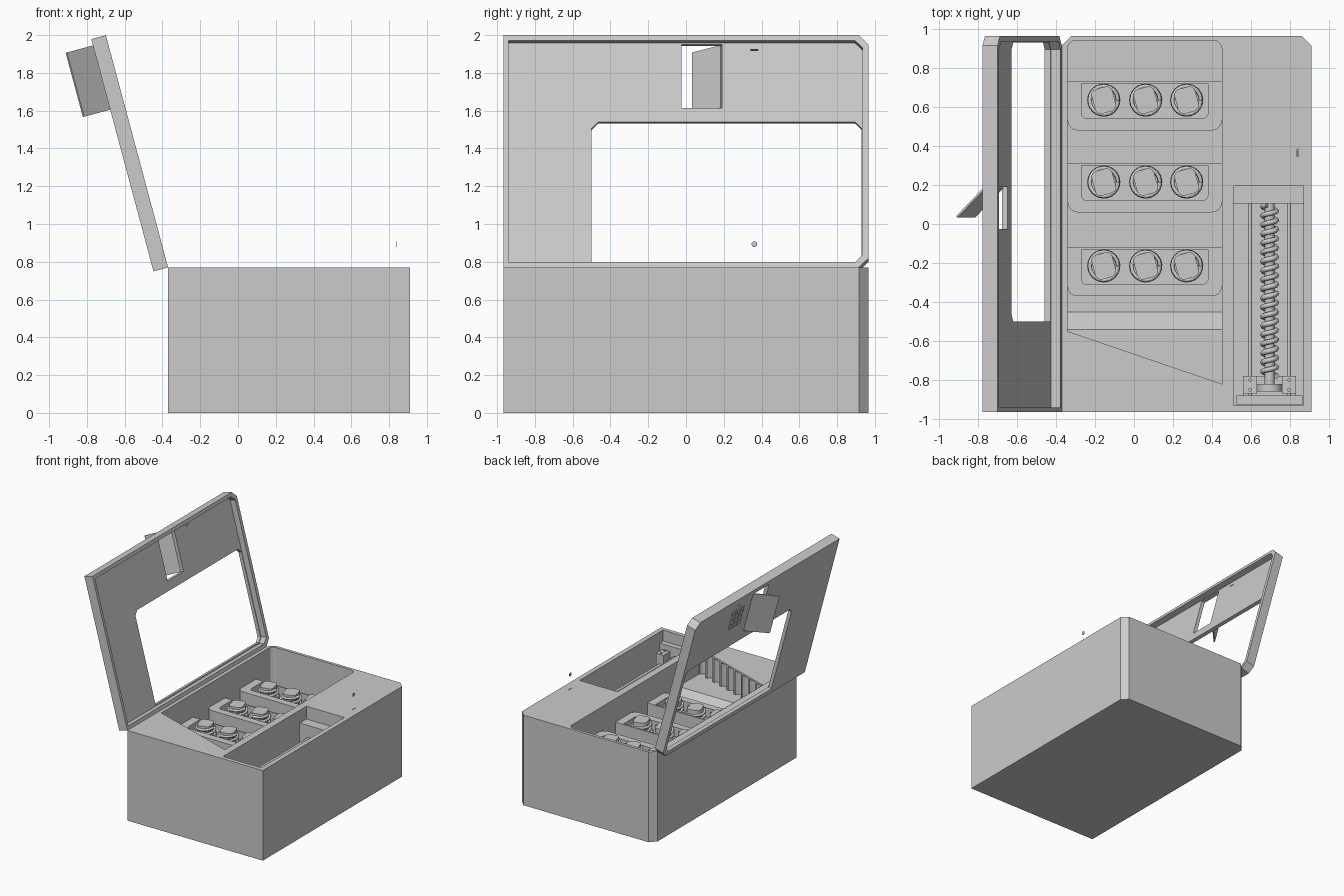
import bpy, bmesh
from math import sin, cos, pi, radians
from mathutils import Matrix

cube = bpy.data.objects.get("Cube")
if cube:
    bpy.data.objects.remove(cube, do_unlink=True)

grey = bpy.data.materials.new("plain_grey")
grey.use_nodes = True
COLOUR = (0.6, 0.6, 0.6, 1)
grey.diffuse_color = COLOUR
grey.node_tree.nodes["Principled BSDF"].inputs["Base Color"].default_value = COLOUR

I = Matrix.Identity(4)


def move(x, y, z):
    return Matrix.Translation((x, y, z))


def add(name, data):
    data.materials.append(grey)
    ob = bpy.data.objects.new(name, data)
    bpy.context.collection.objects.link(ob)
    return ob


def prism(name, pts, lo, hi, m=I):
    """Extrude a counter-clockwise outline from lo to hi, then place it with m."""
    bm = bmesh.new()
    face = bm.faces.new([bm.verts.new((x, y, lo)) for x, y in pts])
    top = bmesh.ops.extrude_face_region(bm, geom=[face])["geom"]
    verts = [v for v in top if isinstance(v, bmesh.types.BMVert)]
    bmesh.ops.translate(bm, verts=verts, vec=(0, 0, hi - lo))
    bmesh.ops.recalc_face_normals(bm, faces=bm.faces)
    bm.transform(m)
    mesh = bpy.data.meshes.new(name)
    bm.to_mesh(mesh)
    bm.free()
    return add(name, mesh)


def rect(x0, x1, y0, y1, sw=0, se=0, ne=0, nw=0, steps=1):
    """Rectangle outline; each corner may be chamfered (steps=1) or rounded."""
    pts = []
    corners = ((x0, y0, 1, 1, sw, 180), (x1, y0, -1, 1, se, 270),
               (x1, y1, -1, -1, ne, 0), (x0, y1, 1, -1, nw, 90))
    for x, y, sx, sy, r, start in corners:
        if not r:
            pts.append((x, y))
            continue
        for i in range(steps + 1):
            a = radians(start + 90 * i / steps)
            pts.append((x + sx * r + r * cos(a), y + sy * r + r * sin(a)))
    return pts


def disc(r, n=24, x=0, y=0):
    return [(x + r * cos(2 * pi * i / n), y + r * sin(2 * pi * i / n)) for i in range(n)]


def cut(target, cutter):
    mod = target.modifiers.new("cut", "BOOLEAN")
    mod.operation, mod.solver, mod.object = "DIFFERENCE", "EXACT", cutter
    bpy.context.view_layer.objects.active = target
    bpy.ops.object.modifier_apply(modifier=mod.name)
    bpy.data.objects.remove(cutter, do_unlink=True)


def smooth(ob):
    bpy.ops.object.select_all(action="DESELECT")
    ob.select_set(True)
    bpy.context.view_layer.objects.active = ob
    bpy.ops.object.shade_smooth_by_angle()


def rod(name, r, lo, hi, m=I, n=24):
    ob = prism(name, disc(r, n), lo, hi, m)
    smooth(ob)
    return ob


def helix(name, r, thick, pitch, turns, m):
    curve = bpy.data.curves.new(name, "CURVE")
    curve.dimensions, curve.bevel_depth, curve.bevel_resolution = "3D", thick, 1
    curve.use_fill_caps = True
    n = int(turns * 16)
    line = curve.splines.new("POLY")
    line.points.add(n)
    for i, p in enumerate(line.points):
        a = 2 * pi * i / 16
        p.co = (r * cos(a), r * sin(a), pitch * i / 16, 1)
    ob = add(name, curve)
    ob.matrix_world = m


# Body: block with chamfered back corners and two open compartments
TOP = 0.77
body = prism("body", rect(-0.37, 0.91, -0.965, 0.965, ne=0.05, nw=0.05), 0, TOP)
well = rect(-0.34, 0.45, -0.55, 0.94, ne=0.04, nw=0.04, steps=5)
well[1] = (0.45, -0.82)
cut(body, prism("well_cutter", well, 0.45, 1))
cut(body, prism("bay_cutter", rect(0.51, 0.87, -0.93, 0.195), 0.35, 1))
cut(body, prism("slot_cutter", rect(0.837, 0.843, 0.345, 0.385), 0.7, 1))

# Scalloped slanting wall below the rim
for i in range(9):
    t = (i + 0.5) / 9
    cut(body, prism("flute_cutter", disc(0.038, 12, -0.34 + 0.79 * t, -0.55 - 0.27 * t),
                    0.55, 0.755))

# Front ledge sloping down to the floor of the well (profile in y, z run along x)
ALONG_X = Matrix(((0, 0, 1, 0), (1, 0, 0, 0), (0, 1, 0, 0), (0, 0, 0, 1)))
prism("front_ledge", [(-0.83, 0.44), (-0.45, 0.44), (-0.45, 0.45), (-0.54, 0.55), (-0.83, 0.55)],
      -0.345, 0.455, ALONG_X)

# Three trays, each holding three coiled cups
for row, y in enumerate((-0.37, 0.06, 0.48)):
    tray = prism(f"tray_{row}", rect(-0.34, 0.45, y, y + 0.25, sw=0.05, se=0.05, steps=5), 0.44, 0.57)
    cut(tray, prism("tray_cutter", rect(-0.27, 0.38, y + 0.06, y + 0.24, sw=0.03, se=0.03, steps=4),
                    0.49, 0.7))
    for col, x in enumerate((-0.155, 0.06, 0.27)):
        tag = f"{row}_{col}"
        place = move(x, y + 0.155, 0)
        rod(f"cup_base_{tag}", 0.085, 0.48, 0.51, place)
        rod(f"cup_core_{tag}", 0.055, 0.5, 0.58, place)
        helix(f"cup_coil_{tag}", 0.073, 0.011, 0.035, 2, place @ move(0, 0, 0.515))
        prism(f"cup_block_{tag}", rect(-0.055, 0.055, -0.065, 0.065, 0.03, 0.03, 0.03, 0.03, steps=3),
              0.56, 0.605, place @ Matrix.Rotation(radians(15), 4, "Z"))

# Screw drive in the side bay, running along y
ALONG_Y = move(0.695, 0, 0.55) @ Matrix.Rotation(radians(-90), 4, "X")
rod("screw_core", 0.026, -0.86, 0.12, ALONG_Y)
helix("screw_thread", 0.035, 0.014, 0.047, 18.7, ALONG_Y @ move(0, 0, -0.78))
for side in (-1, 1):
    rod(f"guide_rod_{side}", 0.011, -0.9, 0.12, ALONG_Y @ move(side * 0.1, 0, 0), 16)
    prism(f"carriage_ear_{side}", rect(-0.035, 0.035, -0.87, -0.78), 0.47, 0.64,
          move(0.695 + side * 0.1, 0, 0))
    for y in (-0.8, -0.85):
        rod(f"bolt_{side}_{y}", 0.009, 0.64, 0.648, move(0.695 + side * 0.1, y, 0), 12)
rod("screw_collar", 0.065, -0.86, -0.82, ALONG_Y)
prism("carriage_plate", rect(0.525, 0.865, -0.925, -0.88), 0.36, 0.68)
prism("carriage_foot", rect(0.56, 0.83, -0.89, -0.78), 0.42, 0.48)
prism("end_block", rect(0.51, 0.87, 0.105, 0.195), 0.35, 0.66)

# Open lid: local x runs up the lid, local z points outward
TILT = radians(15)
s, c = sin(TILT), cos(TILT)
LID = Matrix(((-s, 0, -c, -0.37), (0, 1, 0, 0), (c, 0, -s, TOP), (0, 0, 0, 1)))
lid = prism("lid", rect(0, 1.273, -0.965, 0.965, ne=0.05, nw=0.05), 0, 0.08, LID)
cut(lid, prism("recess_cutter", rect(0.03, 1.243, -0.94, 0.935, ne=0.04, nw=0.04), -0.05, 0.05, LID))
cut(lid, prism("window_cutter", rect(0.04, 0.81, -0.5, 0.93, se=0.035, ne=0.035, nw=0.035),
               -0.1, 0.2, LID))
cut(lid, prism("hatch_cutter", rect(0.886, 1.235, -0.025, 0.19), -0.1, 0.2, LID))
cut(lid, prism("lid_slot_cutter", rect(1.203, 1.209, 0.342, 0.38), -0.1, 0.2, LID))

# Hatch door swung out from the lid
prism("hatch_door", rect(0.886, 1.238, -0.212, 0), -0.01, 0,
      LID @ move(0, 0.19, 0.08) @ Matrix.Rotation(radians(-45), 4, "X"))

# Keypad: thin keys on the outside of the lid
for i in range(4):
    for j in range(3):
        prism(f"key_{i}_{j}", rect(-0.017, 0.017, -0.022, 0.022), 0.079, 0.086,
              LID @ move(1.02 + 0.045 * i, 0.31 + 0.055 * j, 0))

# Round token hovering above the slot in the body
rod("token", 0.015, -0.002, 0.002, move(0.84, 0.362, 0.893) @ Matrix.Rotation(radians(90), 4, "Y"))
